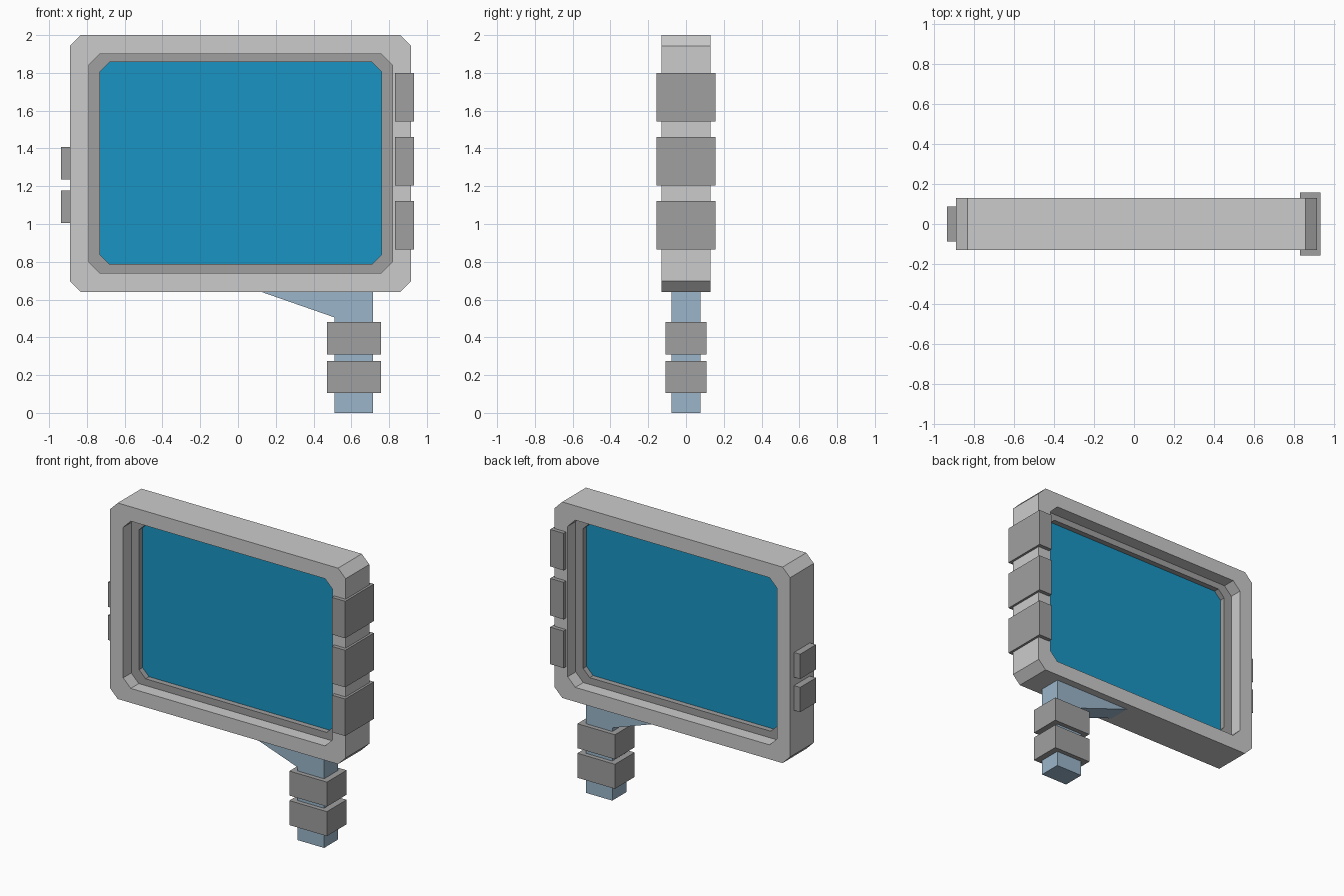
import bpy

if "Cube" in bpy.data.objects:
    bpy.data.objects.remove(bpy.data.objects["Cube"])


def material(name, rgb):
    m = bpy.data.materials.new(name)
    m.diffuse_color = (*rgb, 1)
    m.use_nodes = True
    m.node_tree.nodes["Principled BSDF"].inputs["Base Color"].default_value = m.diffuse_color
    return m


DARK = material("dark_grey", (0.35, 0.35, 0.35))
BLUE = material("screen_blue", (0.01, 0.30, 0.55))
STEEL = material("steel_blue", (0.33, 0.47, 0.60))


def make(name, verts, faces, mat):
    me = bpy.data.meshes.new(name)
    me.from_pydata(verts, [], faces)
    me.update()
    ob = bpy.data.objects.new(name, me)
    bpy.context.collection.objects.link(ob)
    if mat:
        me.materials.append(mat)
    return ob


def octagon(x0, x1, z0, z1, c):
    """Rectangle with clipped corners, counter-clockwise seen from the front."""
    return [(x0 + c, z0), (x1 - c, z0), (x1, z0 + c), (x1, z1 - c),
            (x1 - c, z1), (x0 + c, z1), (x0, z1 - c), (x0, z0 + c)]


def slab(name, profile, half, mat=None):
    """Front profile extruded through y."""
    n = len(profile)
    verts = [(x, y, z) for y in (-half, half) for x, z in profile]
    faces = [list(range(n)), list(range(2 * n - 1, n - 1, -1))]
    for i in range(n):
        j = (i + 1) % n
        faces.append((j, i, i + n, j + n))
    return make(name, verts, faces, mat)


def ring(name, outer, inner, half, mat=None):
    """Rectangular-section ring between two matching outlines."""
    n = len(outer)
    loops = [(outer, -half), (inner, -half), (inner, half), (outer, half)]
    verts = [(x, y, z) for loop, y in loops for x, z in loop]
    faces = []
    for k in range(4):
        a, b = k * n, (k + 1) % 4 * n
        for i in range(n):
            j = (i + 1) % n
            faces.append((a + i, a + j, b + j, b + i))
    return make(name, verts, faces, mat)


def box(name, x0, x1, z0, z1, half, mat=DARK):
    return slab(name, [(x0, z0), (x1, z0), (x1, z1), (x0, z1)], half, mat)


# Nested outlines of the display
outline = octagon(-0.89, 0.917, 0.64, 2.0, 0.058)
opening = octagon(-0.79, 0.817, 0.74, 1.90, 0.058)
screen_edge = octagon(-0.73, 0.76, 0.787, 1.857, 0.05)

# Outer frame, recessed bezel and central screen
ring("frame", outline, opening, 0.13)
ring("bezel", opening, screen_edge, 0.042, DARK)
slab("screen", screen_edge, 0.004, BLUE)

# Clamps wrapping the right edge
for i, z in enumerate((0.865, 1.203, 1.543)):
    box(f"edge_clamp_{i + 1}", 0.83, 0.933, z, z + 0.257, 0.157)

# Small buttons on the left edge
for i, z in enumerate((1.005, 1.235)):
    box(f"side_button_{i + 1}", -0.937, -0.88, z, z + 0.172, 0.087)

# Handle with its sloped brace
slab("handle", [(0.512, 0), (0.715, 0), (0.715, 0.645), (0.125, 0.645),
                (0.125, 0.64), (0.512, 0.505)], 0.077, STEEL)

# Grip bands around the handle
for i, z in enumerate((0.105, 0.31)):
    box(f"grip_band_{i + 1}", 0.47, 0.758, z, z + 0.17, 0.108)
